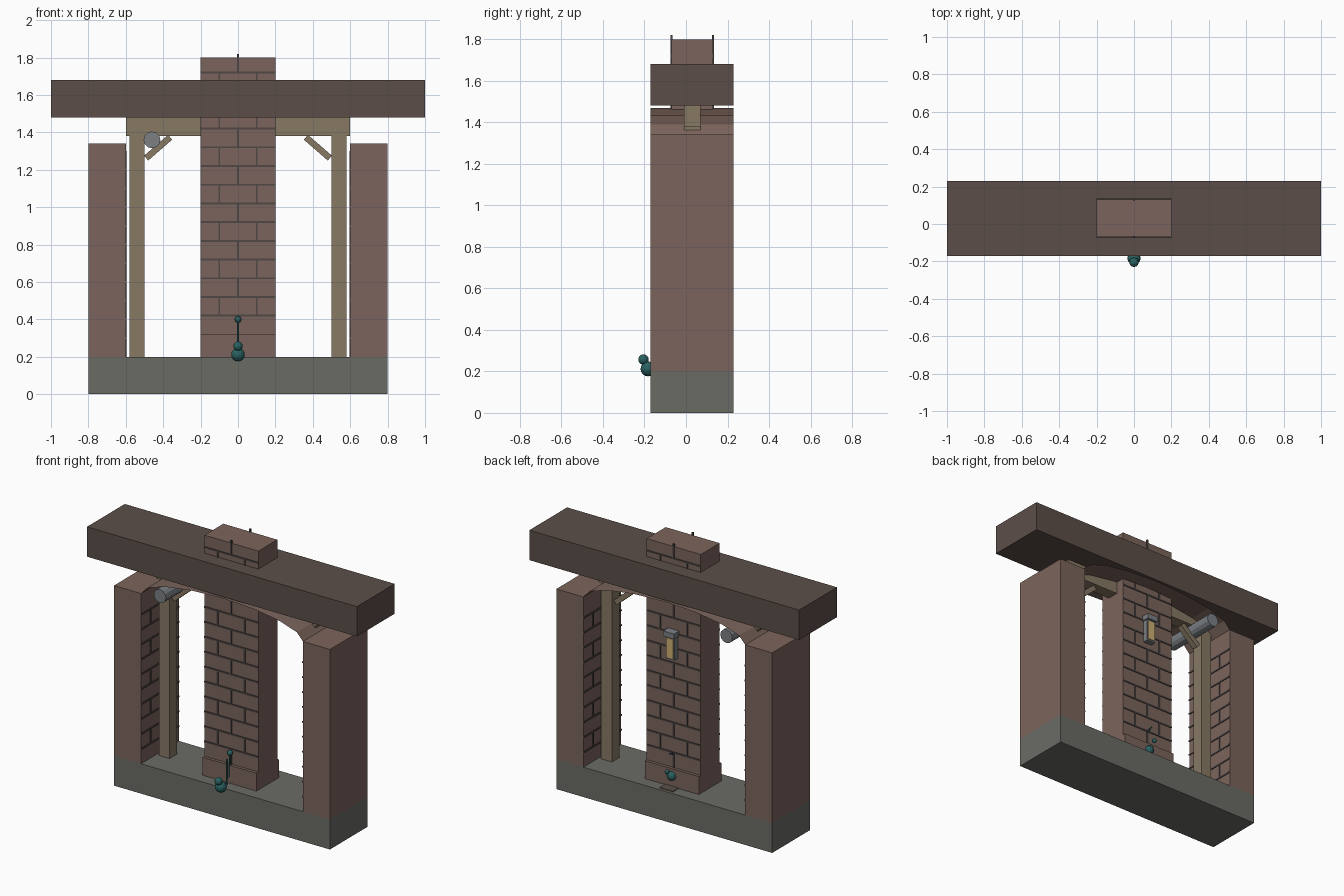
import bpy, bmesh, math
from mathutils import Matrix, Vector

if "Cube" in bpy.data.objects:
    bpy.data.objects.remove(bpy.data.objects["Cube"])

CY = 0.03  # depth centre of the masonry


def mat(name, r, g, b):
    m = bpy.data.materials.new(name)
    m.diffuse_color = [(c / 255) ** 2.2 for c in (r, g, b)] + [1]
    m.use_nodes = True
    m.node_tree.nodes["Principled BSDF"].inputs["Base Color"].default_value = m.diffuse_color
    return m


BRICK = mat("brick", 122, 100, 92)
ROOF = mat("roof", 92, 79, 74)
STONE = mat("stone", 106, 106, 101)
WOOD = mat("wood", 134, 120, 100)
MORTAR = mat("mortar", 80, 74, 72)
METAL = mat("metal", 122, 127, 131)
GLASS = mat("glass", 205, 175, 115)
TEAL = mat("teal", 46, 98, 98)


def finish(name, bm, material):
    me = bpy.data.meshes.new(name)
    bm.to_mesh(me)
    bm.free()
    me.materials.append(material)
    ob = bpy.data.objects.new(name, me)
    bpy.context.collection.objects.link(ob)
    return ob


def add_box(bm, lo, hi):
    lo, hi = Vector(lo), Vector(hi)
    m = Matrix.Translation((lo + hi) / 2) @ Matrix.Diagonal((hi - lo).to_4d())
    m[3][3] = 1
    bmesh.ops.create_cube(bm, size=1, matrix=m)


def box(name, lo, hi, material):
    bm = bmesh.new()
    add_box(bm, lo, hi)
    return finish(name, bm, material)


def rod(name, a, b, r, material, sides=12):
    a, b = Vector(a), Vector(b)
    bm = bmesh.new()
    m = Matrix.Translation((a + b) / 2) @ (b - a).to_track_quat('Z', 'Y').to_matrix().to_4x4()
    bmesh.ops.create_cone(bm, cap_ends=True, segments=sides, radius1=r, radius2=r,
                          depth=(b - a).length, matrix=m)
    return finish(name, bm, material)


def ball(name, c, r):
    bm = bmesh.new()
    bmesh.ops.create_uvsphere(bm, u_segments=12, v_segments=8, radius=r,
                              matrix=Matrix.Translation(c))
    return finish(name, bm, TEAL)


def mortar(name, z0, rows, to_world):
    """Thin raised joints on a 0.4 wide face; to_world maps (u, depth, z)."""
    bm = bmesh.new()
    t = 0.005
    for k in range(rows):
        z = z0 + 0.1 * k
        if k:
            add_box(bm, (-0.2, -t, z - t), (0.2, t, z + t))
        for u in ((0,) if k % 2 == 0 else (-0.1, 0.1)):
            add_box(bm, (u - t, -t, z), (u + t, t, z + 0.1))
    bmesh.ops.transform(bm, matrix=to_world, verts=bm.verts)
    return finish(name, bm, MORTAR)


# Base, roof and central chimney
box("base_slab", (-0.8, -0.17, 0), (0.8, 0.23, 0.2), STONE)
box("roof_slab", (-1, -0.17, 1.48), (1, 0.23, 1.68), ROOF)
box("chimney", (-0.2, -0.07, 0.2), (0.2, 0.13, 1.8), BRICK)
box("chimney_plinth", (-0.2, -0.09, 0.2), (0.2, 0.15, 0.32), BRICK)
mortar("chimney_front_mortar", 0.32, 15, Matrix.Translation((0, -0.07, 0)))
mortar("chimney_back_mortar", 0.32, 15, Matrix.Translation((0, 0.13, 0)))

# Side pillars, timber posts and braces
box("cross_beam", (-0.6, CY - 0.04, 1.38), (0.6, CY + 0.04, 1.48), WOOD)
for s, side in ((-1, "left"), (1, "right")):
    x0, x1 = sorted((0.6 * s, 0.8 * s))
    box(side + "_pillar", (x0, -0.17, 0.2), (x1, 0.23, 1.34), BRICK)
    mortar(side + "_pillar_mortar", 0.2, 11,
           Matrix.Translation((0.6 * s, CY, 0)) @ Matrix.Rotation(math.pi / 2, 4, 'Z'))
    x0, x1 = sorted((0.5 * s, 0.58 * s))
    box(side + "_post", (x0, CY - 0.04, 0.2), (x1, CY + 0.04, 1.38), WOOD)
    brace = box(side + "_brace", (-0.085, -0.02, -0.017), (0.085, 0.02, 0.017), WOOD)
    brace.location = (0.427 * s, CY, 1.318)
    brace.rotation_euler.y = math.radians(41) * s

# Vault: a thin curved sheet between the pillars
bm = bmesh.new()
pairs = []
for i in range(9):
    a = math.pi * i / 8
    x, z = 0.6 * math.cos(a), 1.34 + 0.13 * math.sin(a)
    pairs.append((bm.verts.new((x, -0.17, z)), bm.verts.new((x, 0.23, z))))
for (a, b), (c, d) in zip(pairs, pairs[1:]):
    bm.faces.new((a, b, d, c))
finish("vault", bm, BRICK)

# Pipe under the vault
rod("pipe", (-0.46, -0.17, 1.36), (-0.46, 0.23, 1.36), 0.045, METAL)

# Wall lamp on the back of the chimney
box("lamp_body", (-0.032, 0.13, 1.06), (0.032, 0.168, 1.21), METAL)
box("lamp_glass", (-0.025, 0.16, 1.07), (0.025, 0.173, 1.2), GLASS)
box("lamp_cap", (-0.04, 0.13, 1.21), (0.04, 0.185, 1.245), METAL)

# Small teal ornament, front and back
ball("ornament_body", (0, -0.183, 0.212), 0.036)
ball("ornament_head", (0, -0.205, 0.257), 0.025)
ball("ornament_tip", (0, -0.085, 0.4), 0.018)
rod("ornament_stem_front", (0, -0.12, 0.2), (0, -0.115, 0.37), 0.006, TEAL, 8)
rod("ornament_stem_rear", (0, -0.085, 0.24), (0, -0.085, 0.4), 0.006, TEAL, 8)
ball("back_ornament_body", (0, 0.15, 0.272), 0.03)
ball("back_ornament_head", (0, 0.2, 0.318), 0.015)
rod("back_ornament_stem", (0, 0.12, 0.41), (0, 0.175, 0.43), 0.005, TEAL, 8)
box("back_mat", (-0.05, 0.13, 0.2), (0.05, 0.21, 0.204), ROOF)
